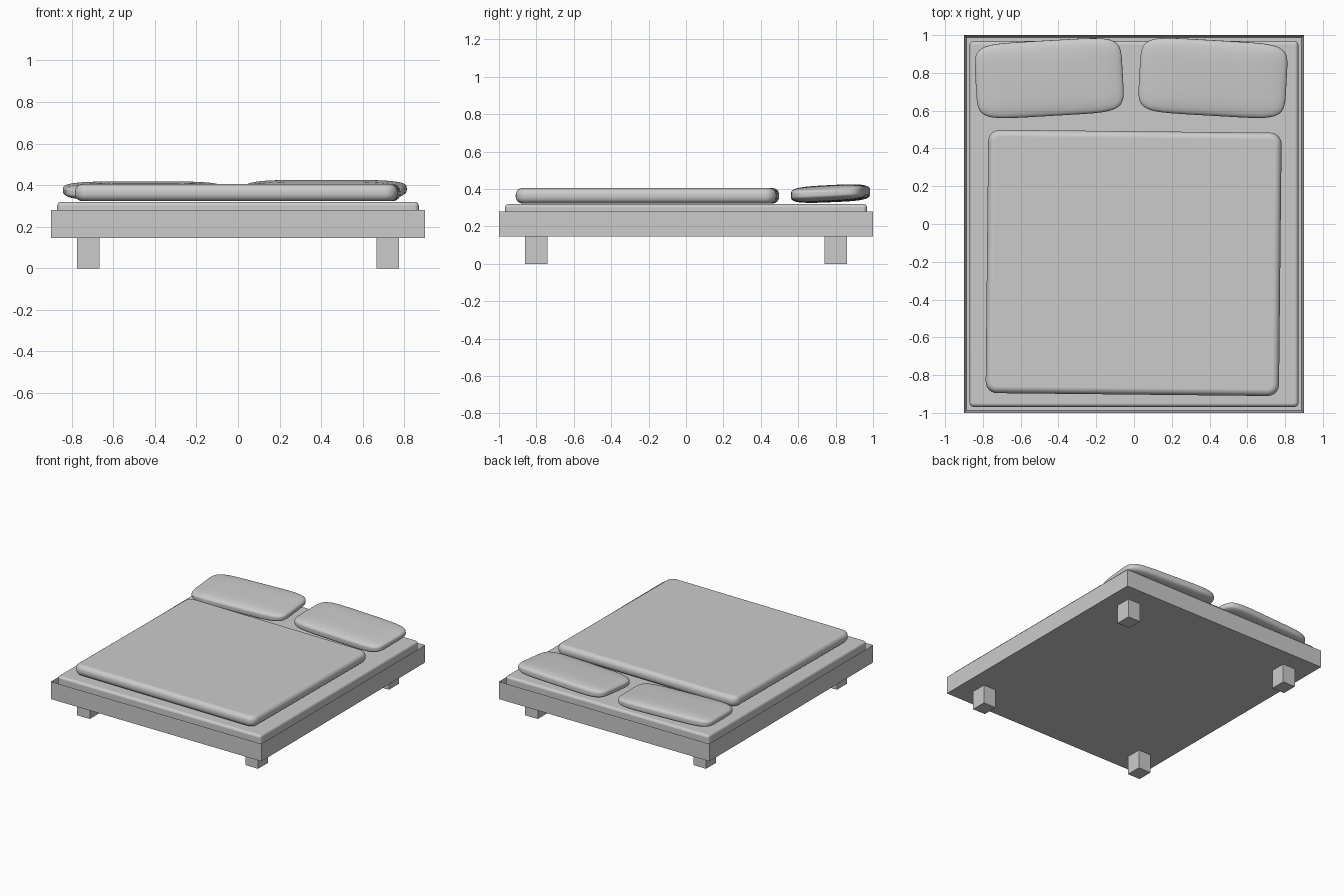
import bpy, bmesh
from math import radians

if "Cube" in bpy.data.objects:
    bpy.data.objects.remove(bpy.data.objects["Cube"])


def finish(bm, name, loc=(0, 0, 0), rot=(0, 0, 0), smooth=False):
    bmesh.ops.recalc_face_normals(bm, faces=bm.faces)
    me = bpy.data.meshes.new(name)
    bm.to_mesh(me)
    bm.free()
    ob = bpy.data.objects.new(name, me)
    bpy.context.collection.objects.link(ob)
    ob.location = loc
    ob.rotation_euler = [radians(a) for a in rot]
    if smooth:
        for p in me.polygons:
            p.use_smooth = True
    return ob


def box_bm(size):
    bm = bmesh.new()
    bmesh.ops.create_cube(bm, size=1)
    bmesh.ops.scale(bm, vec=size, verts=bm.verts)
    return bm


def soft_box(name, size, loc, corner, edge, rot=(0, 0, 0)):
    """Box with rounded plan corners, then rounded top and bottom rims."""
    bm = box_bm(size)
    upright = [e for e in bm.edges if abs(e.verts[0].co.z - e.verts[1].co.z) > 1e-4]
    bmesh.ops.bevel(bm, geom=upright, offset=corner, segments=6, profile=0.5, affect='EDGES')
    rims = [e for e in bm.edges if abs(e.verts[0].co.z - e.verts[1].co.z) < 1e-4]
    bmesh.ops.bevel(bm, geom=rims, offset=edge, segments=6, profile=0.5, affect='EDGES')
    ob = finish(bm, name, loc, rot, smooth=True)
    mod = ob.modifiers.new("even_shading", 'WEIGHTED_NORMAL')
    mod.keep_sharp = True
    return ob


def pillow(name, size, loc, rot):
    """Cube grid pushed out to a plump rounded cushion."""
    bm = bmesh.new()
    bmesh.ops.create_cube(bm, size=2)
    bmesh.ops.subdivide_edges(bm, edges=bm.edges, cuts=23, use_grid_fill=True)
    n, m = 6, 3.6
    for v in bm.verts:
        x, y, z = (abs(c) for c in v.co)
        r = ((x**n + y**n)**(m / n) + z**m)**(1 / m)
        v.co /= r
    bmesh.ops.scale(bm, vec=[s / 2 for s in size], verts=bm.verts)
    return finish(bm, name, loc, rot, smooth=True)


# Bed frame: shallow tray with a thin rim
bm = box_bm((1.8, 2.0, 0.135))
top = [f for f in bm.faces if f.normal.z > 0.9]
bmesh.ops.inset_region(bm, faces=top, thickness=0.018)
bmesh.ops.translate(bm, vec=(0, 0, -0.08), verts=top[0].verts)
finish(bm, "bed_frame", (0, 0, 0.2125))

# Four block legs
for sx, side in ((-1, "left"), (1, "right")):
    for sy, end in ((-1, "front"), (1, "back")):
        finish(box_bm((0.108, 0.12, 0.145)), f"{end}_{side}_leg",
               (sx * 0.72, sy * 0.80, 0.0725))

# Mattress and duvet
soft_box("mattress", (1.74, 1.936, 0.12), (0, 0, 0.26), 0.022, 0.02)
soft_box("duvet", (1.553, 1.394, 0.082), (-0.002, -0.206, 0.364), 0.06, 0.036, (0, 0, -0.6))

# Pillows, slightly turned and tilted
pillow("left_pillow", (0.78, 0.40, 0.085), (-0.449, 0.772, 0.372), (2.5, 0, 3.3))
pillow("right_pillow", (0.78, 0.40, 0.088), (0.418, 0.773, 0.377), (3, 0, -3.3))
